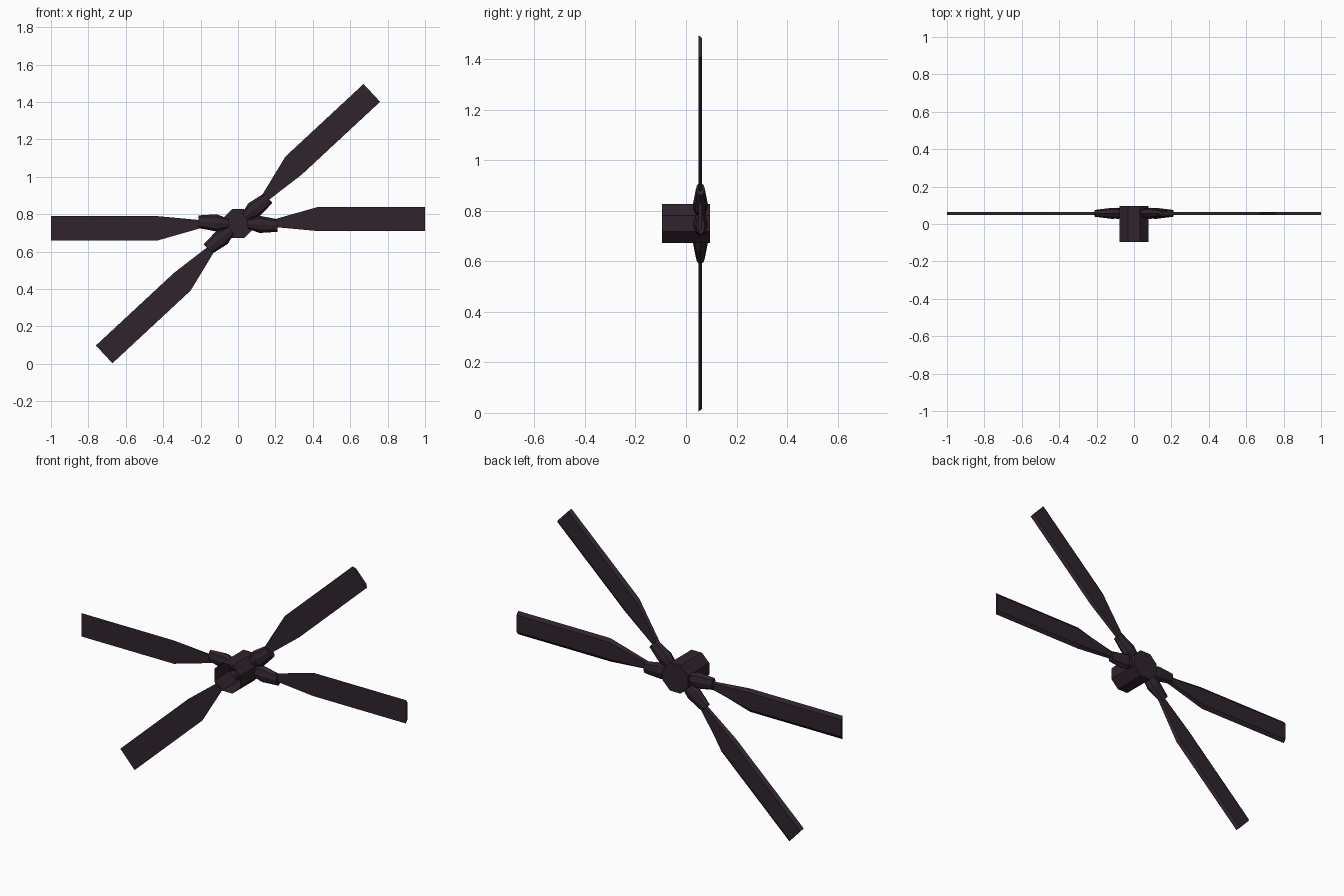
import bpy, bmesh, math
from mathutils import Matrix, Vector

if "Cube" in bpy.data.objects:
    bpy.data.objects.remove(bpy.data.objects["Cube"])

CENTRE = Vector((0, 0, 0.75))
mat = bpy.data.materials.new("dark plum grey")
mat.diffuse_color = (0.029, 0.017, 0.027, 1)
mat.use_nodes = True
mat.node_tree.nodes["Principled BSDF"].inputs["Base Color"].default_value = mat.diffuse_color


def loft(name, rings, angle=0, cap_start=True, cap_end=True):
    """Skin a list of matching rings, turn about the hub axis and place at the hub."""
    bm = bmesh.new()
    loops = [[bm.verts.new(p) for p in ring] for ring in rings]
    n = len(loops[0])
    for a, b in zip(loops, loops[1:]):
        for i in range(n):
            j = (i + 1) % n
            bm.faces.new((a[i], a[j], b[j], b[i]))
    if cap_start:
        bm.faces.new(loops[0][::-1])
    if cap_end:
        bm.faces.new(loops[-1])
    bmesh.ops.recalc_face_normals(bm, faces=bm.faces[:])
    # positive angle lifts +x towards +z
    bm.transform(Matrix.Translation(CENTRE) @ Matrix.Rotation(-math.radians(angle), 4, 'Y'))
    me = bpy.data.meshes.new(name)
    bm.to_mesh(me)
    bm.free()
    me.materials.append(mat)
    ob = bpy.data.objects.new(name, me)
    bpy.context.collection.objects.link(ob)
    return ob


def circle(n, phase=0.0):
    return [(math.cos(2 * math.pi * (i + phase) / n),
             math.sin(2 * math.pi * (i + phase) / n)) for i in range(n)]


# hub: eight-sided tube, open at the front, closed at the back
R = 0.084
hub = loft("hub", [[(R * c, y, R * s) for c, s in circle(8, 0.5)] for y in (-0.095, 0.095)],
           cap_start=False)

# blade stations: x, lower edge, upper edge, bevel
BLADE = [(0.17, -0.016, 0.016, 0.004), (0.43, -0.04, 0.09, 0.018), (1.0, -0.04, 0.09, 0.018)]
# grip stations: x, centre offset, half width, half depth
GRIP = [(0.05, 0.0, 0.026, 0.022), (0.115, -0.004, 0.046, 0.030), (0.21, -0.010, 0.034, 0.018)]


def blade_ring(x, lo, hi, bevel):
    return [(x, 0.049, lo), (x, 0.049, hi), (x, 0.063, hi - bevel), (x, 0.063, lo + bevel)]


def grip_ring(x, off, w, d):
    return [(x, 0.057 + d * s, off + w * c) for c, s in circle(8)]


# two crossed pairs of blades with their grips
for k, angle in enumerate((0, 42.9, 180, 222.9), 1):
    loft(f"blade_{k}", [blade_ring(*s) for s in BLADE], angle)
    loft(f"blade_grip_{k}", [grip_ring(*s) for s in GRIP], angle)
